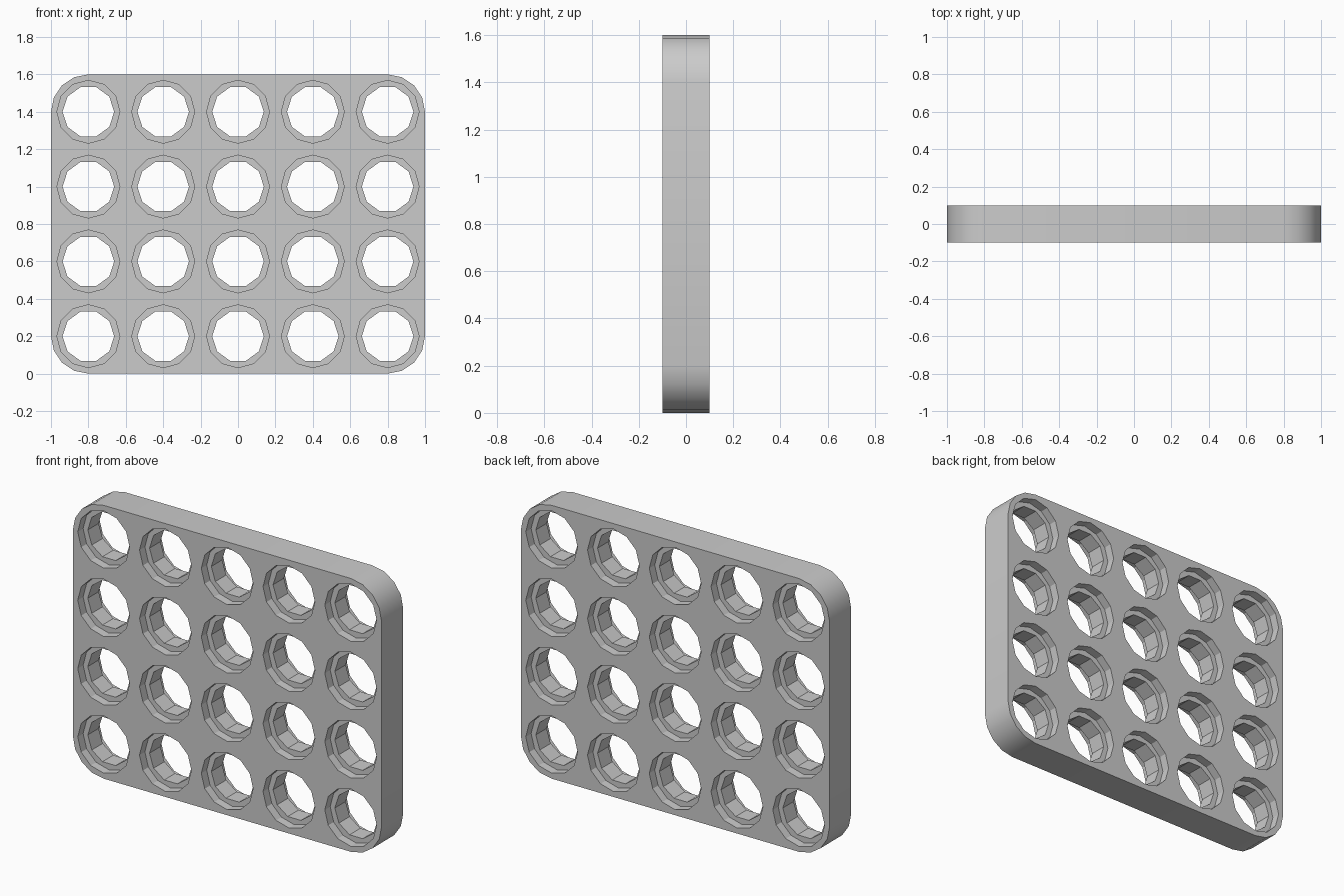
import bpy, bmesh, math

WIDTH, DEPTH, HEIGHT = 2.0, 0.2, 1.6
CORNER, PITCH, COLS, ROWS = 0.2, 0.4, 5, 4
RECESS = 0.05

if "Cube" in bpy.data.objects:
    bpy.data.objects.remove(bpy.data.objects["Cube"], do_unlink=True)

# Single grey material
grey = bpy.data.materials.new("plain grey")
grey.use_nodes = True
colour = (0.6, 0.6, 0.6, 1)
grey.diffuse_color = colour
grey.node_tree.nodes["Principled BSDF"].inputs["Base Color"].default_value = colour


def prism(bm, points, y0, y1):
    """Extrude an (x, z) outline from y0 to y1."""
    face = bm.faces.new([bm.verts.new((x, y0, z)) for x, z in points])
    ext = bmesh.ops.extrude_face_region(bm, geom=[face])
    verts = [v for v in ext["geom"] if isinstance(v, bmesh.types.BMVert)]
    bmesh.ops.translate(bm, verts=verts, vec=(0, y1 - y0, 0))


def finish(bm, name):
    bmesh.ops.recalc_face_normals(bm, faces=bm.faces)
    mesh = bpy.data.meshes.new(name)
    bm.to_mesh(mesh)
    bm.free()
    mesh.materials.append(grey)
    obj = bpy.data.objects.new(name, mesh)
    bpy.context.collection.objects.link(obj)
    return obj


def arc(cx, cz, r, start, sweep, steps, closed=False):
    return [(cx + r * math.cos(start + sweep * i / steps),
             cz + r * math.sin(start + sweep * i / steps))
            for i in range(steps if closed else steps + 1)]


def hole_cutter(name, radius, sides, spans):
    bm = bmesh.new()
    for col in range(COLS):
        for row in range(ROWS):
            x = (col - (COLS - 1) / 2) * PITCH
            z = (row + 0.5) * PITCH
            for y0, y1 in spans:
                prism(bm, arc(x, z, radius, 0, math.tau, sides, True), y0, y1)
    obj = finish(bm, name)
    obj.hide_render = True
    return obj


# Rounded plate
outline = []
for i, (sx, sz) in enumerate([(1, 1), (-1, 1), (-1, -1), (1, -1)]):
    outline += arc(sx * (WIDTH / 2 - CORNER),
                   HEIGHT / 2 + sz * (HEIGHT / 2 - CORNER),
                   CORNER, i * math.pi / 2, math.pi / 2, 4)
bm = bmesh.new()
prism(bm, outline, -DEPTH / 2, DEPTH / 2)
plate = finish(bm, "perforated_plate")

# Through holes, and a wider shallow recess at both ends of each
half = DEPTH / 2
cutters = [
    hole_cutter("through_hole_cutter", 0.138, 10, [(-half - 0.1, half + 0.1)]),
    hole_cutter("recess_cutter", 0.168, 12,
                [(-half - 0.1, -half + RECESS), (half - RECESS, half + 0.1)]),
]
bpy.context.view_layer.objects.active = plate
plate.select_set(True)
for cutter in cutters:
    mod = plate.modifiers.new(cutter.name, 'BOOLEAN')
    mod.operation = 'DIFFERENCE'
    mod.solver = 'EXACT'
    mod.object = cutter
    bpy.ops.object.modifier_apply(modifier=mod.name)
for cutter in cutters:
    bpy.data.objects.remove(cutter, do_unlink=True)

# Smooth rounded corners, flat hole facets
bpy.ops.object.shade_smooth_by_angle(angle=math.radians(25))
